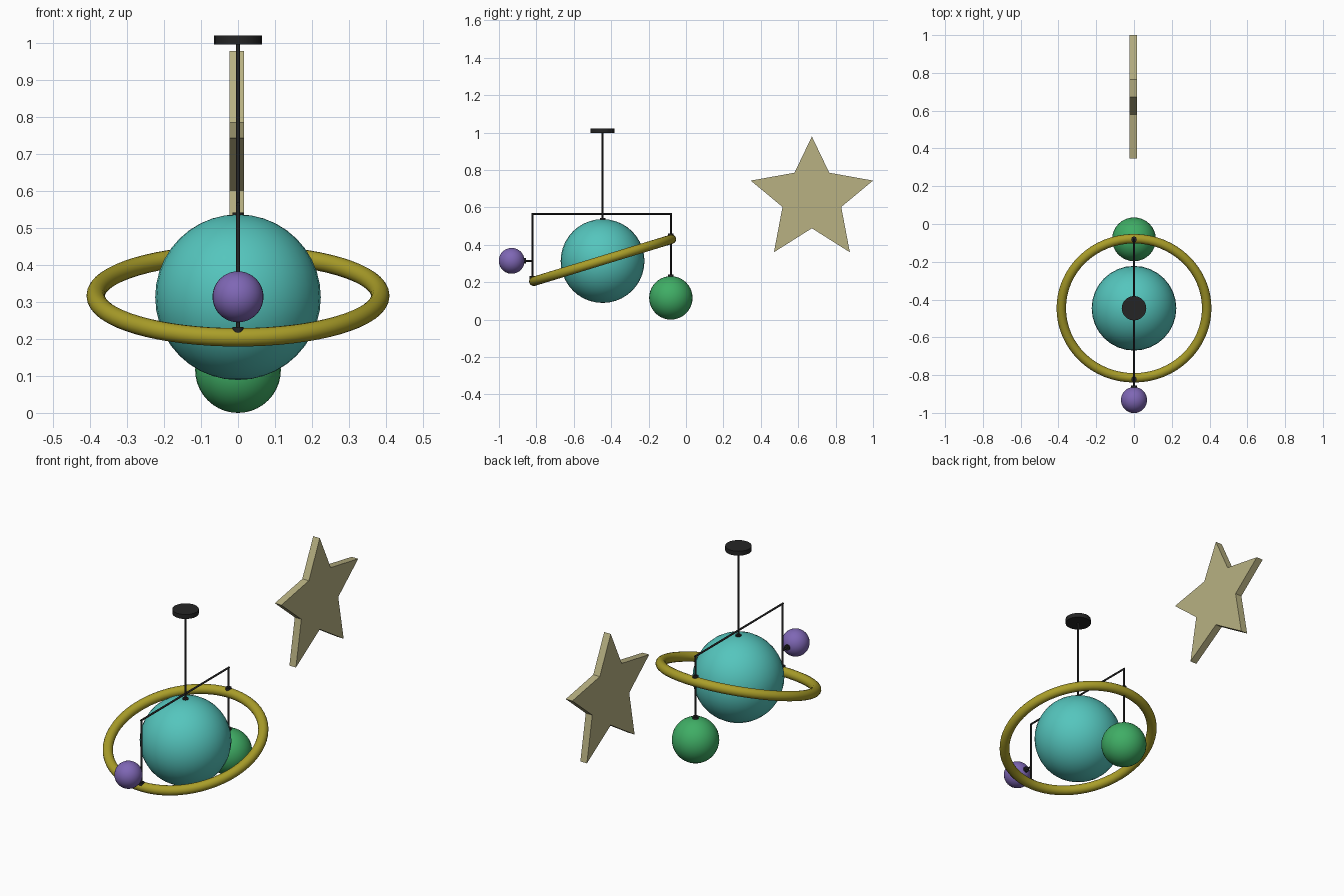
import bpy, bmesh, math
from mathutils import Vector

if "Cube" in bpy.data.objects:
    bpy.data.objects.remove(bpy.data.objects["Cube"])


def material(name, rgb):
    m = bpy.data.materials.new(name)
    m.diffuse_color = (*rgb, 1)
    m.use_nodes = True
    m.node_tree.nodes["Principled BSDF"].inputs["Base Color"].default_value = m.diffuse_color
    return m


TEAL = material("teal", (0.09, 0.56, 0.51))
GOLD = material("gold", (0.40, 0.34, 0.022))
PURPLE = material("purple", (0.21, 0.135, 0.46))
GREEN = material("green", (0.05, 0.42, 0.13))
CREAM = material("cream", (0.48, 0.44, 0.225))
BLACK = material("black", (0.018, 0.018, 0.018))


def finish(name, mat, smooth=True):
    ob = bpy.context.object
    ob.name = name
    ob.data.materials.append(mat)
    if smooth:
        bpy.ops.object.shade_smooth_by_angle(angle=math.radians(35))
    return ob


def ball(name, y, z, r, mat):
    bpy.ops.mesh.primitive_uv_sphere_add(segments=32, ring_count=20, radius=r, location=(0, y, z))
    return finish(name, mat)


def rod(name, a, b, r=0.005, sides=12):
    """Cylinder between two (y, z) points on the x = 0 plane."""
    a, b = Vector((0, *a)), Vector((0, *b))
    d = b - a
    bpy.ops.mesh.primitive_cylinder_add(vertices=sides, radius=r, depth=d.length, location=(a + b) / 2,
                                        rotation=d.to_track_quat('Z', 'Y').to_euler())
    return finish(name, BLACK)


CY, CZ = -0.446, 0.313           # planet centre
FRONT, BACK, BAR = -0.821, -0.081, 0.565   # hanger ends and crossbar height

# Planet and moons
ball("planet", CY, CZ, 0.224, TEAL)
ball("small_moon", -0.932, 0.314, 0.069, PURPLE)
ball("large_moon", BACK, 0.116, 0.116, GREEN)

# Tilted ring
bpy.ops.mesh.primitive_torus_add(major_segments=64, minor_segments=16, major_radius=0.385, minor_radius=0.025,
                                 location=(0, CY, CZ + 0.004), rotation=(math.radians(17), 0, 0))
finish("planet_ring", GOLD)

# Ceiling disc and hanging rods
rod("ceiling_disc", (CY, 0.997), (CY, 1.021), 0.065, 20)
rod("main_rod", (CY, 0.53), (CY, 1.0))
rod("crossbar", (FRONT - 0.005, BAR), (BACK + 0.005, BAR))
rod("front_hanger", (FRONT, 0.20), (FRONT, BAR))
rod("back_hanger", (BACK, 0.225), (BACK, BAR))
rod("small_moon_arm", (-0.87, 0.314), (FRONT, 0.314))

# Collars where rods meet the bodies
rod("planet_collar", (CY, 0.53), (CY, 0.542), 0.015)
rod("ring_front_collar", (FRONT, 0.215), (FRONT, 0.232), 0.015)
rod("ring_back_collar", (BACK, 0.44), (BACK, 0.46), 0.015)
rod("large_moon_collar", (BACK, 0.227), (BACK, 0.242), 0.015)
rod("small_moon_collar", (-0.868, 0.314), (-0.856, 0.314), 0.015)

# Star plate: half outline mirrored across its own middle, then extruded in x
half = [(0, 0.979), (0.093, 0.785), (0.327, 0.743), (0.157, 0.602), (0.203, 0.36), (0, 0.488)]
outline = half + [(-y, z) for y, z in half[-2:0:-1]]
bm = bmesh.new()
face = bm.faces.new([bm.verts.new((-0.023, 0.673 + y, z)) for y, z in outline])
ext = bmesh.ops.extrude_face_region(bm, geom=[face])
bmesh.ops.translate(bm, vec=(0.039, 0, 0), verts=[v for v in ext["geom"] if isinstance(v, bmesh.types.BMVert)])
bmesh.ops.recalc_face_normals(bm, faces=bm.faces)
mesh = bpy.data.meshes.new("star")
bm.to_mesh(mesh)
bm.free()
mesh.materials.append(CREAM)
bpy.context.collection.objects.link(bpy.data.objects.new("star", mesh))
